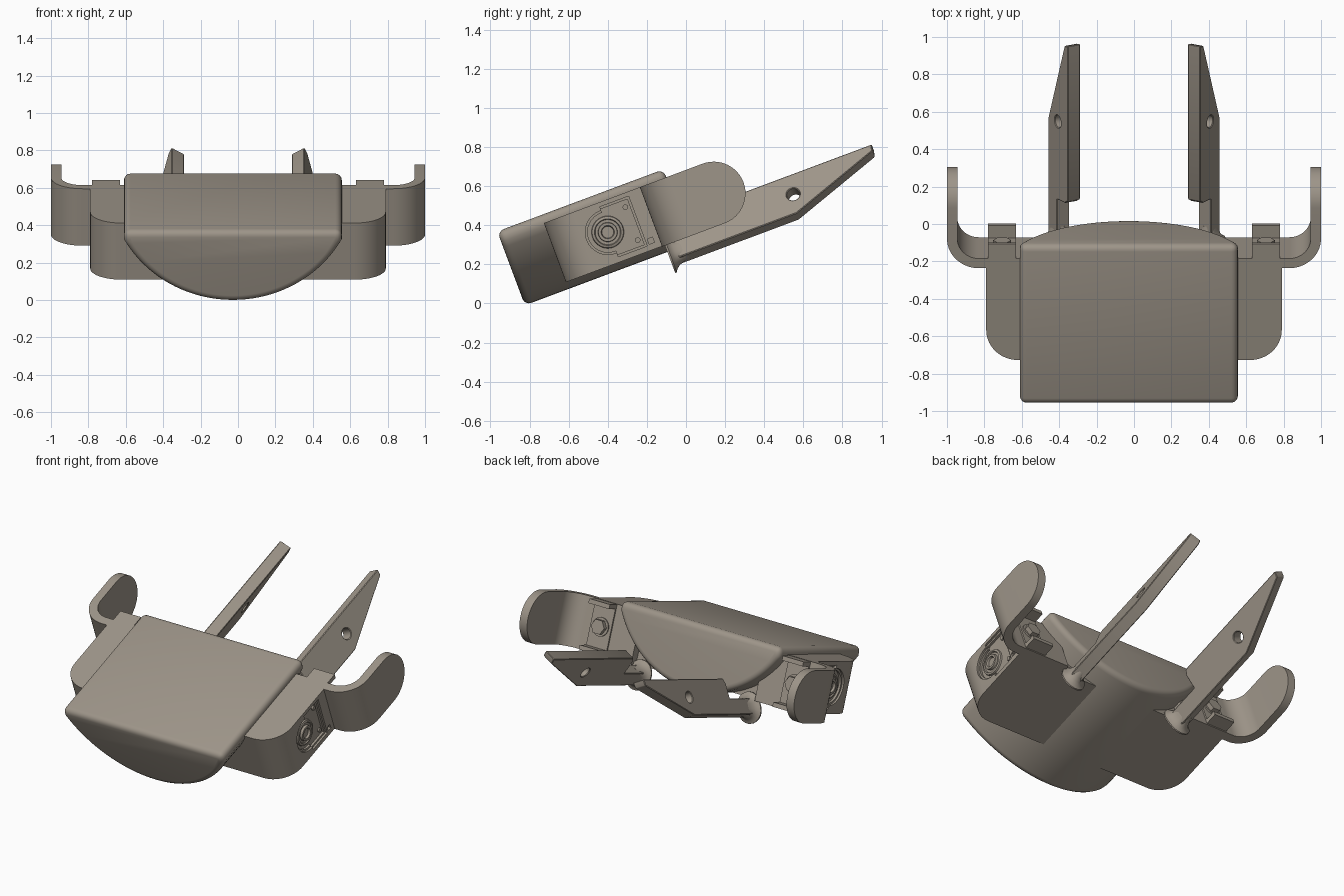
import bpy, bmesh, math
from mathutils import Vector

if "Cube" in bpy.data.objects:
    bpy.data.objects.remove(bpy.data.objects["Cube"])

TILT = math.radians(20.5)   # everything is built level, then tilted about x
PAINT = bpy.data.materials.new("warm_grey")
PAINT.diffuse_color = (0.34, 0.30, 0.25, 1)
PAINT.use_nodes = True
PAINT.node_tree.nodes["Principled BSDF"].inputs["Base Color"].default_value = PAINT.diffuse_color


def add(name, bm):
    bmesh.ops.remove_doubles(bm, verts=bm.verts, dist=1e-5)
    bmesh.ops.recalc_face_normals(bm, faces=bm.faces)
    me = bpy.data.meshes.new(name)
    bm.to_mesh(me)
    bm.free()
    me.materials.append(PAINT)
    ob = bpy.data.objects.new(name, me)
    bpy.context.collection.objects.link(ob)
    ob.rotation_euler.x = TILT
    return ob


def loft(name, rings):
    bm = bmesh.new()
    vs = [[bm.verts.new(p) for p in r] for r in rings]
    n = len(vs[0])
    for a, b in zip(vs, vs[1:]):
        for i in range(n):
            j = (i + 1) % n
            bm.faces.new((a[i], a[j], b[j], b[i]))
    bm.faces.new(vs[0])
    bm.faces.new(vs[-1])
    return add(name, bm)


def prism(name, pts, vec):
    return loft(name, [[Vector(p) for p in pts], [Vector(p) + Vector(vec) for p in pts]])


def box(name, x0, x1, y0, y1, z0, z1):
    return prism(name, [(x0, y0, z0), (x1, y0, z0), (x1, y1, z0), (x0, y1, z0)], (0, 0, z1 - z0))


def cyl(name, p0, p1, r, n=32):
    p0, p1 = Vector(p0), Vector(p1)
    q = (p1 - p0).to_track_quat('Z', 'Y')
    return prism(name, [p0 + q @ Vector((x, y, 0)) for x, y in arc(0, 0, r, 0, 360, n)[:-1]], p1 - p0)


def lathe_x(name, prof, y, z, n=40):
    bm = bmesh.new()
    vs = [bm.verts.new((x, y + r, z)) for r, x in prof]
    es = [bm.edges.new(e) for e in zip(vs, vs[1:])]
    bmesh.ops.spin(bm, geom=vs + es, cent=(0, y, z), axis=(1, 0, 0), angle=2 * math.pi, steps=n)
    return add(name, bm)


def arc(cx, cy, r, a0, a1, n=14):
    return [(cx + r * math.cos(math.radians(a0 + (a1 - a0) * i / n)),
             cy + r * math.sin(math.radians(a0 + (a1 - a0) * i / n))) for i in range(n + 1)]


def boolean(ob, cutter, op='DIFFERENCE'):
    m = ob.modifiers.new("cut", 'BOOLEAN')
    m.object, m.operation, m.solver = cutter, op, 'EXACT'
    cutter.hide_render = True
    cutters.append(cutter)


def mirror(*obs):
    for ob in obs:
        ob.modifiers.new("mirror", 'MIRROR')


def bevel(ob, w, seg, ang=40):
    m = ob.modifiers.new("bevel", 'BEVEL')
    m.width, m.segments, m.limit_method, m.angle_limit = w, seg, 'ANGLE', math.radians(ang)


cutters = []

# main body: D-shaped section, flat on top
cx, hw, R, v0 = -0.0275, 0.5825, 0.664, 0.28
half = math.degrees(math.asin(hw / R))
sec = arc(cx, v0 + R, R, -90 - half, -90 + half, 40)
sec += [(cx + hw, 0.683), (cx - hw, 0.683)]
body = prism("main_body", [(x, -0.775, v) for x, v in sec], (0, 0.907, 0))
bevel(body, 0.035, 4)

# side pods with a stepped keyhole recess
pts = [(0.1, -0.537)] + arc(0.62, -0.367, 0.17, -90, 0) + [(0.79, -0.013), (0.1, -0.013)]
pod = prism("side_pod", [(x, u, 0.317) for x, u in pts], (0, 0, 0.323))
for x, d in ((0.777, 0), (0.762, 0.012)):
    boolean(pod, box("recess_cutter", x, 0.9, -0.24, -0.083 - d, 0.345 + d, 0.617 - d))
    boolean(pod, cyl("round_recess_cutter", (x, -0.247, 0.482), (0.9, -0.247, 0.482), 0.115 - d))
boolean(pod, box("slot_cutter", 0.77, 0.9, -0.07, -0.042, 0.35, 0.378))
mirror(pod)

# stepped hub and screws inside the recess
mirror(lathe_x("pod_hub", [(0.085, 0.755), (0.08, 0.772), (0.068, 0.776), (0.064, 0.768), (0.05, 0.768),
                           (0.048, 0.784), (0.034, 0.784), (0.03, 0.77), (0, 0.77)], -0.247, 0.482))
for v in (0.39, 0.57):
    mirror(cyl("recess_screw", (0.755, -0.118, v), (0.772, -0.118, v), 0.014, 16))

# curved side arms with rounded ends
pts = [(0.45, -0.013)] + arc(0.83, 0.157, 0.17, -90, 0) + [(1.0, 0.55), (0.945, 0.55)]
pts += arc(0.83, 0.157, 0.115, 0, -90) + [(0.45, 0.042)]
arm = prism("side_arm", [(x, u, 0.3) for x, u in pts], (0, 0, 0.36))
tip = [(-0.1, 0.315)] + arc(0.33, 0.4775, 0.1625, -90, 90, 24) + [(-0.1, 0.64)]
boolean(arm, prism("arm_outline", [(0.3, u, v) for u, v in tip], (0.9, 0, 0)), 'INTERSECT')
mirror(arm)

# bracket lips and hex bolt behind each pod
for z0, z1 in ((0.61, 0.638), (0.325, 0.353)):
    mirror(box("bracket_lip", 0.63, 0.78, 0.03, 0.123, z0, z1))
mirror(box("bracket_back", 0.63, 0.78, 0.03, 0.052, 0.34, 0.62),
       cyl("bolt_washer", (0.705, 0.04, 0.482), (0.705, 0.06, 0.482), 0.058),
       cyl("bolt_head", (0.705, 0.05, 0.482), (0.705, 0.088, 0.482), 0.048, 6))


# rear prongs: leaning slabs; u along, h up the slab, w through it
def slab(u, h, w=0.0):
    return Vector((0.46 - 0.474 * h - 0.88 * w, u, 0.235 + 0.88 * h - 0.474 * w))


side = [(0.01, 0), (0.69, 0), (1.165, 0.185), (1.175, 0.222), (0.29, 0.222), (0.27, 0.19), (0.262, 0.1), (0.01, 0.1)]
prong = prism("rear_prong", [slab(u, h) for u, h in side], slab(0, 0, 0.077) - slab(0, 0))
boolean(prong, cyl("prong_hole_cutter", slab(0.709, 0.11, -0.05), slab(0.709, 0.11, 0.15), 0.034))
bevel(prong, 0.004, 1)

# flared foot where each prong meets the pod
rings = []
for u, o in ((0.003, 0.042), (0.012, 0.042), (0.022, 0.026), (0.04, 0.012), (0.065, 0.003), (0.1, -0.004)):
    r = 0.0385 + o
    outline = arc(0.067, 0.0385, r, -90, 90, 10) + arc(0.033, 0.0385, r, 90, 270, 10)
    rings.append([slab(u, h, w) for h, w in outline])
mirror(prong, loft("prong_foot", rings))

# bake modifiers, drop cutters, shade
bpy.context.view_layer.update()
dg = bpy.context.evaluated_depsgraph_get()
parts = [o for o in bpy.context.collection.objects if o not in cutters]
baked = [(o, bpy.data.meshes.new_from_object(o.evaluated_get(dg))) for o in parts]
for o, me in baked:
    o.modifiers.clear()
    o.data = me
for c in cutters:
    bpy.data.objects.remove(c)
bpy.ops.object.select_all(action='DESELECT')
for o in parts:
    o.select_set(True)
bpy.context.view_layer.objects.active = parts[0]
bpy.ops.object.shade_smooth_by_angle(angle=math.radians(30))
